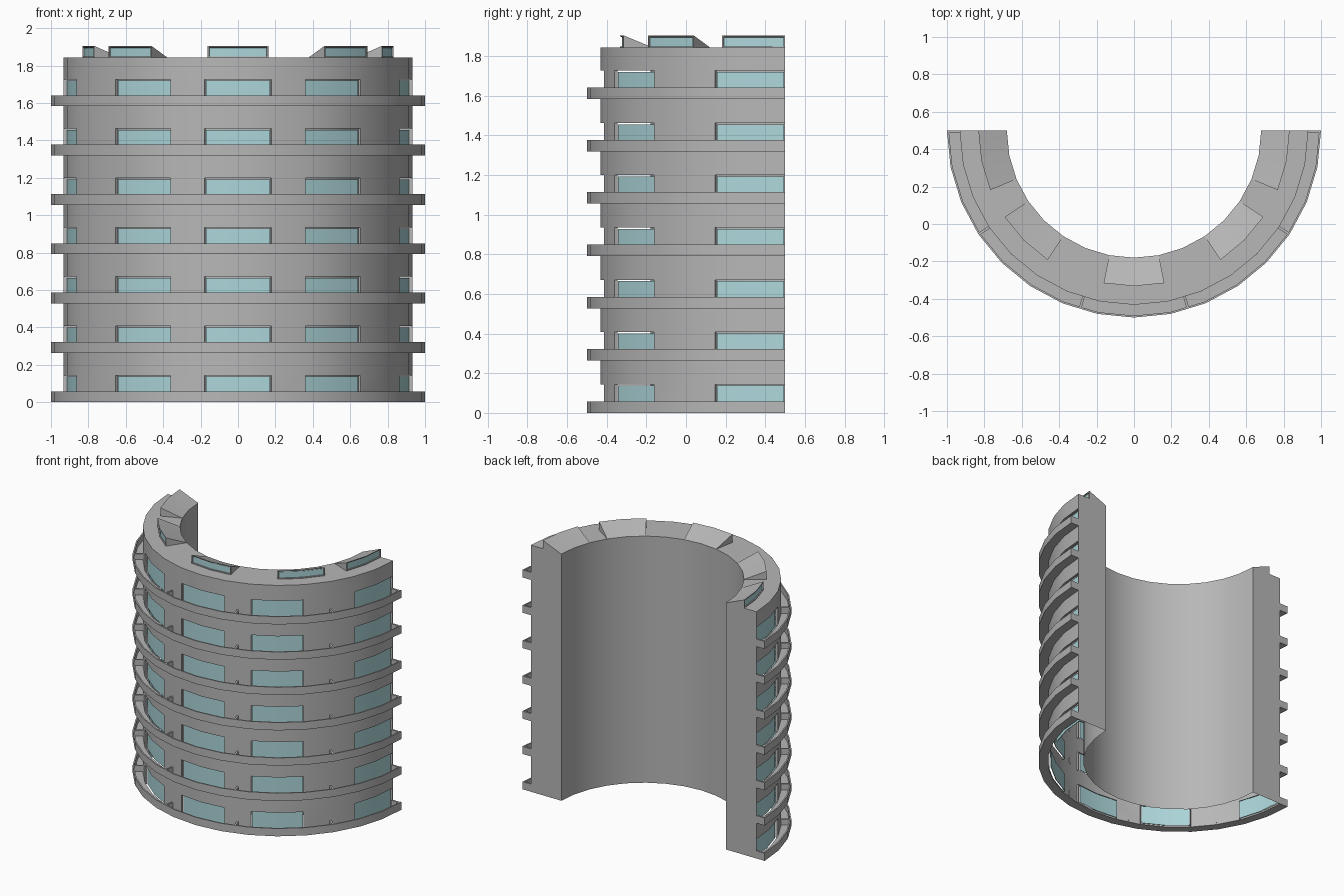
import bpy, bmesh, math

if "Cube" in bpy.data.objects:
    bpy.data.objects.remove(bpy.data.objects["Cube"])

STEP = 11.25                 # 16 wall segments over the half circle
PITCH, FLOORS = 0.2638, 7
R_IN, R_WALL, R_RAIL, R_DORMER = 0.68, 0.932, 1.0, 0.832
TOP, PEAK, WIN_H = 1.843, 1.905, 0.147
WINDOWS = [(-90, -67.5), (-45, -22.5), (-11.25, 11.25), (22.5, 45), (67.5, 90)]
DORMERS = [(-90, -67.5), (-56.25, -33.75), (-11.25, 11.25), (33.75, 56.25), (67.5, 90)]


def material(name, rgb):
    m = bpy.data.materials.new(name)
    m.diffuse_color = (*rgb, 1)
    m.use_nodes = True
    m.node_tree.nodes["Principled BSDF"].inputs["Base Color"].default_value = m.diffuse_color
    return m


CONCRETE = material("concrete grey", (0.48, 0.475, 0.48))
GLASS = material("pale teal glass", (0.42, 0.68, 0.71))


def pt(r, a, z):
    """Point on the half ring; angle 0 faces the front."""
    a = math.radians(a)
    return (r * math.sin(a), 0.5 - r * math.cos(a), z)


def quad(bm, *pts):
    return bm.faces.new([bm.verts.new(p) for p in pts])


def angles(a0, a1):
    """Arc ends plus every wall vertex angle between them."""
    return [a0] + [k * STEP for k in range(-8, 9)
                   if a0 + 0.01 < k * STEP < a1 - 0.01] + [a1]


def arc_solid(bm, a0, a1, section):
    """Sweep a convex (radius, z) section along an arc, with end caps."""
    rings = [[bm.verts.new(pt(r, a, z)) for r, z in section] for a in angles(a0, a1)]
    n = len(section)
    for p, q in zip(rings, rings[1:]):
        for i in range(n):
            j = (i + 1) % n
            bm.faces.new((p[i], p[j], q[j], q[i]))
    bm.faces.new(rings[0])
    bm.faces.new(rings[-1][::-1])


def box(r0, r1, z0, z1):
    return [(r0, z0), (r1, z0), (r1, z1), (r0, z1)]


def finish(bm, name, mat):
    bmesh.ops.remove_doubles(bm, verts=bm.verts, dist=0.0001)
    bmesh.ops.recalc_face_normals(bm, faces=bm.faces)
    me = bpy.data.meshes.new(name)
    bm.to_mesh(me)
    bm.free()
    ob = bpy.data.objects.new(name, me)
    me.materials.append(mat)
    bpy.context.collection.objects.link(ob)
    bpy.ops.object.select_all(action='DESELECT')
    ob.select_set(True)
    bpy.context.view_layer.objects.active = ob
    bpy.ops.object.shade_smooth_by_angle(angle=math.radians(30))


# Hollow tower shell: open underneath, with window openings in the outer wall
bm = bmesh.new()
levels = [z for f in range(FLOORS) for z in (f * PITCH, f * PITCH + WIN_H)] + [TOP]
for i in range(-8, 8):
    a, b = i * STEP, (i + 1) * STEP
    is_window = any(w0 - 0.1 < a and b < w1 + 0.1 for w0, w1 in WINDOWS)
    for k, (z0, z1) in enumerate(zip(levels, levels[1:])):
        quad(bm, pt(R_IN, b, z0), pt(R_IN, a, z0), pt(R_IN, a, z1), pt(R_IN, b, z1))
        if not (is_window and k % 2 == 0):
            quad(bm, pt(R_WALL, a, z0), pt(R_WALL, b, z0), pt(R_WALL, b, z1), pt(R_WALL, a, z1))
    quad(bm, pt(R_WALL, a, TOP), pt(R_WALL, b, TOP), pt(R_IN, b, TOP), pt(R_IN, a, TOP))
for a in (-90, 90):
    for z0, z1 in zip(levels, levels[1:]):
        quad(bm, pt(R_IN, a, z0), pt(R_WALL, a, z0), pt(R_WALL, a, z1), pt(R_IN, a, z1))
finish(bm, "tower_shell", CONCRETE)

# Window reveals and recessed panes
frames, panes = bmesh.new(), bmesh.new()
for f in range(FLOORS):
    z = f * PITCH
    for a0, a1 in WINDOWS:
        arc_solid(frames, a0, a1, box(R_WALL - 0.015, R_WALL, z + WIN_H - 0.003, z + WIN_H))
        for e0, e1 in ((a0, a0 + 0.25), (a1 - 0.25, a1)):
            arc_solid(frames, e0, e1, box(R_WALL - 0.015, R_WALL, z, z + WIN_H - 0.003))
        arc_solid(panes, a0 + 0.4, a1 - 0.4, box(R_WALL - 0.022, R_WALL - 0.018, z, z + WIN_H - 0.01))
finish(frames, "window_frames", CONCRETE)
finish(panes, "window_panes", GLASS)

# Balconies: floor slab, thin parapet, end plates and dividers
bm = bmesh.new()
for f in range(FLOORS):
    z = f * PITCH
    arc_solid(bm, -90, 90, box(R_WALL, R_RAIL - 0.01, z, z + 0.012))
    arc_solid(bm, -90, 90, box(R_RAIL - 0.01, R_RAIL, z, z + 0.058))
    for c in (-89.6, -56.25, -16.875, 16.875, 56.25, 89.6):
        arc_solid(bm, c - 0.4, c + 0.4, box(R_WALL - 0.006, R_RAIL - 0.008, z + 0.012, z + 0.056))
finish(bm, "balconies", CONCRETE)

# Wedge roof dormers with a thin rim around a recessed pane
wedges, panes = bmesh.new(), bmesh.new()
RB = R_DORMER - 0.012
for a0, a1 in DORMERS:
    zb = TOP + (PEAK - TOP) * (RB - R_IN) / (R_DORMER - R_IN)
    arc_solid(wedges, a0, a1, [(R_IN, TOP), (RB, TOP), (RB, zb)])
    arc_solid(wedges, a0, a1, [(RB, zb - 0.006), (R_DORMER, PEAK - 0.006), (R_DORMER, PEAK), (RB, zb)])
    arc_solid(wedges, a0, a1, box(RB, R_DORMER, TOP, TOP + 0.006))
    for e0, e1 in ((a0, a0 + 0.5), (a1 - 0.5, a1)):
        arc_solid(wedges, e0, e1, [(RB, TOP + 0.006), (R_DORMER, TOP + 0.006),
                                   (R_DORMER, PEAK - 0.006), (RB, zb - 0.006)])
    arc_solid(panes, a0 + 0.5, a1 - 0.5, box(RB, RB + 0.004, TOP + 0.006, zb - 0.006))
finish(wedges, "roof_dormers", CONCRETE)
finish(panes, "dormer_panes", GLASS)
